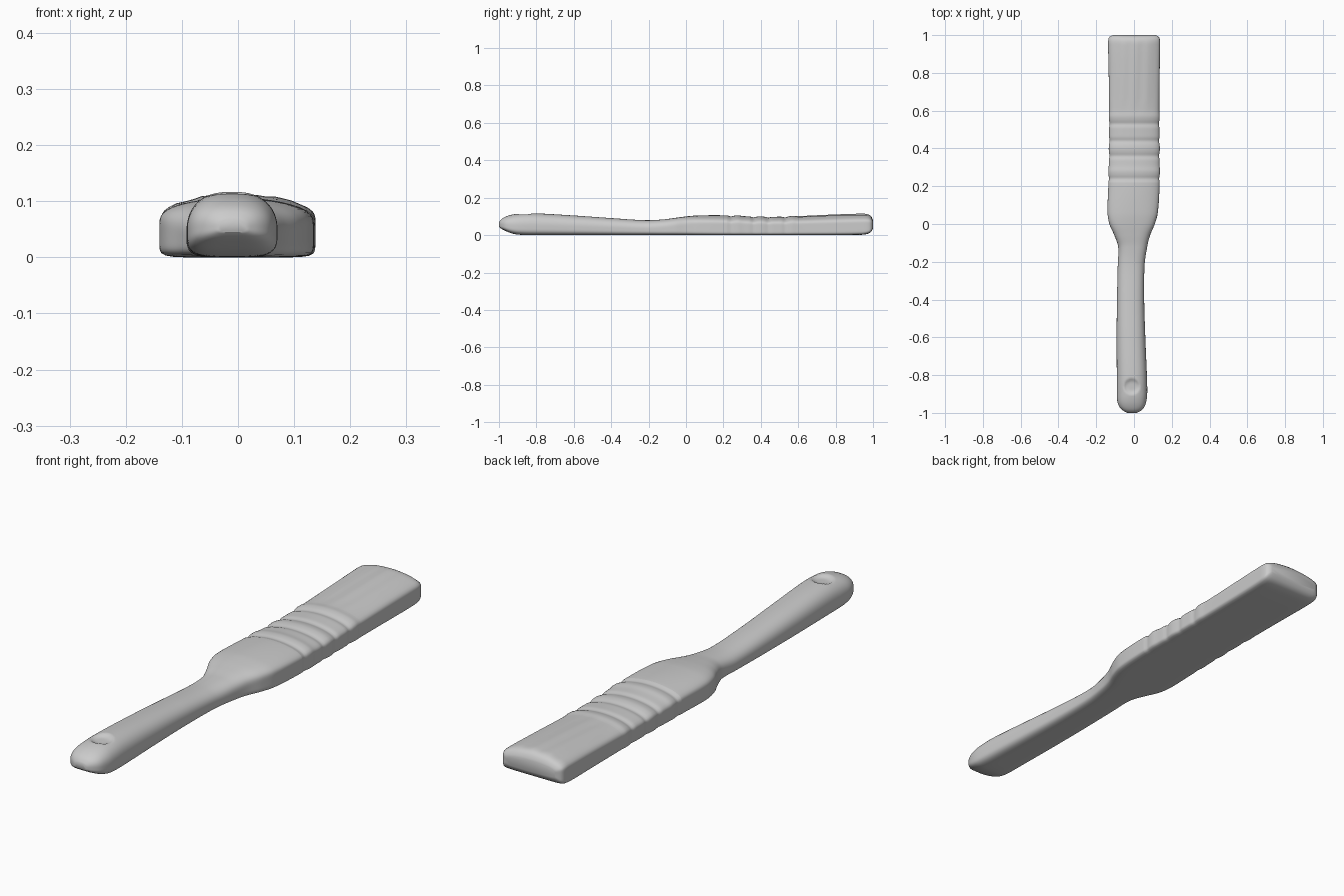
import bpy, bmesh, math, random

if "Cube" in bpy.data.objects:
    bpy.data.objects.remove(bpy.data.objects["Cube"])

random.seed(4)
# Stations along the brush: y, left x, right x, bottom z, top z, boxiness (0 round .. 1 boxy)
KEYS = [
    (-1.0, -.035, .015, .045, .068, 0), (-.99, -.055, .035, .036, .083, 0),
    (-.97, -.076, .054, .025, .096, 0), (-.94, -.088, .065, .012, .107, 0),
    (-.9, -.091, .070, .003, .114, 0), (-.82, -.091, .069, 0, .117, 0),
    (-.6, -.092, .060, 0, .105, 0), (-.4, -.090, .054, 0, .091, 0),
    (-.22, -.086, .056, 0, .080, 0), (-.12, -.084, .070, 0, .084, .1),
    (-.06, -.104, .085, 0, .092, .25), (0, -.130, .110, 0, .100, .5),
    (.06, -.140, .126, 0, .105, .75), (.2, -.136, .135, 0, .106, 1),
    (.4, -.132, .135, 0, .098, 1), (.6, -.132, .134, 0, .101, 1),
    (.8, -.134, .136, 0, .109, 1), (.94, -.137, .138, .002, .113, 1),
    (.975, -.136, .137, .008, .110, 1), (.992, -.128, .130, .020, .098, .9),
    (1.0, -.110, .114, .036, .080, .8)]
N = 72                                   # points around each section
STREAKS = [(random.uniform(60, 260), random.uniform(0, 6.28), random.uniform(2, 6))
           for _ in range(5)]


def station(y):
    """Smooth interpolation of the station table."""
    i = max(k for k in range(len(KEYS) - 1) if KEYS[k][0] <= y + 1e-9)
    a, b = KEYS[i], KEYS[i + 1]
    p, q = KEYS[max(i - 1, 0)], KEYS[min(i + 2, len(KEYS) - 1)]
    h = b[0] - a[0]
    t = (y - a[0]) / h
    out = []
    for j in range(1, 6):
        m0 = (b[j] - p[j]) / (b[0] - p[0]) * h
        m1 = (q[j] - a[j]) / (q[0] - a[0]) * h
        out.append((2*t**3 - 3*t*t + 1) * a[j] + (t**3 - 2*t*t + t) * m0
                   + (3*t*t - 2*t**3) * b[j] + (t**3 - t*t) * m1)
    return out


def bump(v, centre, width):
    return math.exp(-((v - centre) / width) ** 2)


def section(y):
    """Flat-bottomed, domed cross-section."""
    xl, xr, zb, zt, box = station(y)
    box = min(max(box, 0), 1)
    zb = max(zb, 0)
    # pressed grooves of the ferrule also nip in its sides
    groove = sum(bump(y, c, .012) for c in (.24, .36, .44, .53)) \
        - .6 * sum(bump(y, c, .018) for c in (.28, .40, .57))
    cx, hw = (xl + xr) / 2, (xr - xl) / 2 - .003 * groove
    zm = zb + (zt - zb) * .4
    pts = []
    for k in range(N):
        a = 2 * math.pi * k / N
        c, s = math.cos(a), math.sin(a)
        n = 2.4 + 4.2 * box if s >= 0 else 4 + 5 * box
        r = (abs(c) ** n + abs(s) ** n) ** (-1 / n)
        u, w = c * r, s * r
        x = cx + hw * u
        if s >= 0:
            z = zm + (zt - zm) * w * (1 - .36 * box * u * u)
            z -= .0045 * groove * w
            # bristle streaks
            fade = min(max((y - .58) / .08, 0), 1) * min(max((.99 - y) / .04, 0), 1)
            z += fade * w * .0008 * sum(math.sin(f * x + p + math.sin(g * y))
                                        for f, p, g in STREAKS)
            # hanging-hole dimple
            d = math.hypot(x + .012, y + .86)
            z -= .012 * max(0, 1 - (d / .042) ** 4) * (s > .2)
        else:
            z = max(zm + (zm - zb) * w, 0)
        pts.append((x, y, z))
    return pts


def loft(name, y0, y1, cap_start=False, cap_end=False):
    bm = bmesh.new()
    steps = round((y1 - y0) / .008)
    ys = [y0 + (y1 - y0) * i / steps for i in range(steps + 1)]
    if cap_start:
        ys.insert(1, y0 + .003)
    if cap_end:
        ys.insert(-1, y1 - .003)
    rings = [[bm.verts.new(p) for p in section(y)] for y in ys]
    for r, q in zip(rings, rings[1:]):
        for k in range(N):
            j = (k + 1) % N
            bm.faces.new((r[k], r[j], q[j], q[k]))
    if cap_start:
        bm.faces.new(rings[0][::-1])
    if cap_end:
        bm.faces.new(rings[-1])
    bmesh.ops.recalc_face_normals(bm, faces=bm.faces)
    # open shells: make sure the underside faces down
    low = min(bm.faces, key=lambda f: f.calc_center_median().z)
    if low.normal.z > 0:
        bmesh.ops.reverse_faces(bm, faces=bm.faces)
    me = bpy.data.meshes.new(name)
    bm.to_mesh(me)
    bm.free()
    ob = bpy.data.objects.new(name, me)
    bpy.context.collection.objects.link(ob)
    bpy.ops.object.select_all(action='DESELECT')
    ob.select_set(True)
    bpy.context.view_layer.objects.active = ob
    bpy.ops.object.shade_smooth_by_angle(angle=math.radians(45))


# The three parts meet edge to edge
loft("handle", -1.0, .22, cap_start=True)
loft("ferrule", .22, .60)
loft("bristles", .60, 1.0, cap_end=True)
